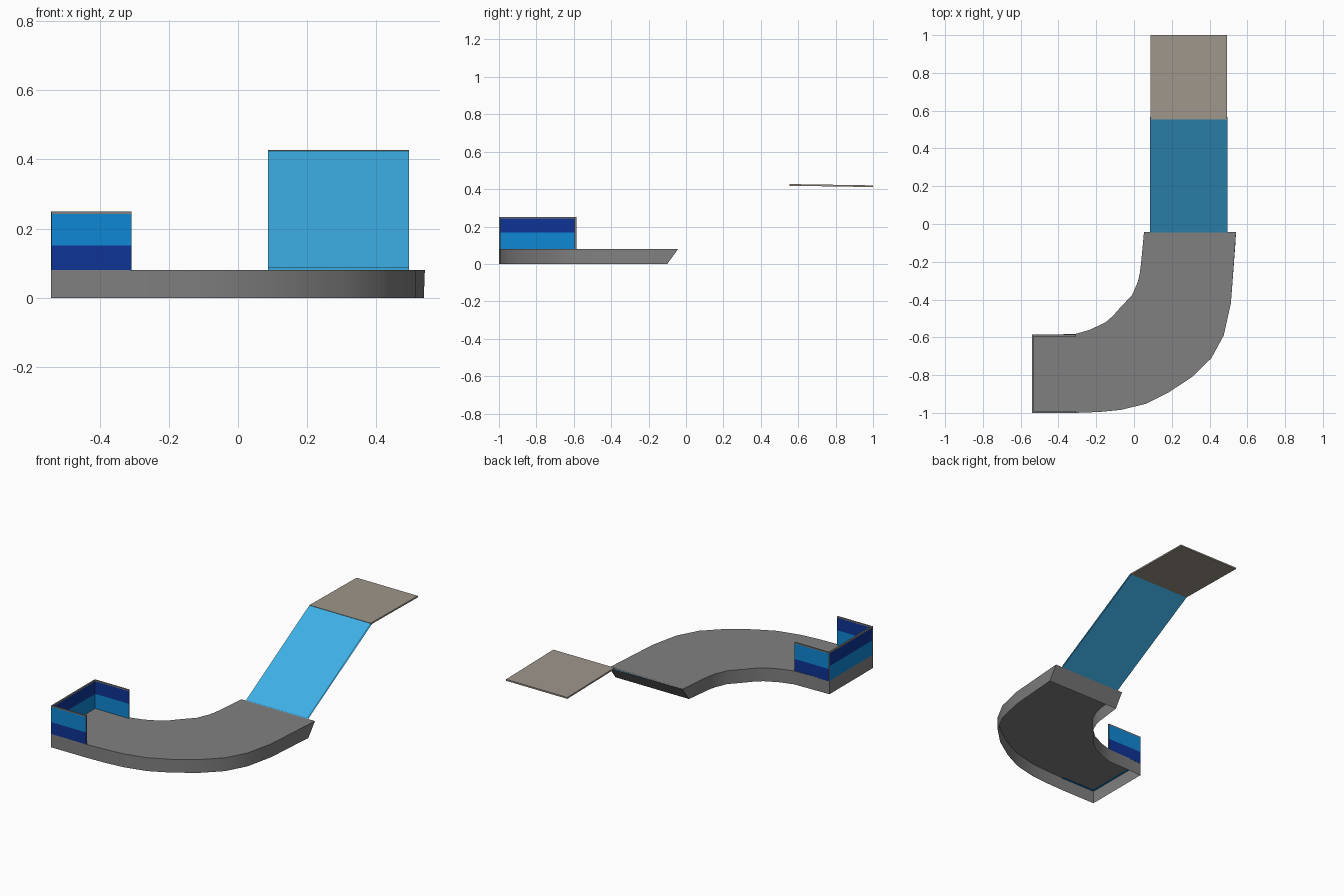
import bpy, bmesh
from mathutils import Vector

if "Cube" in bpy.data.objects:
    bpy.data.objects.remove(bpy.data.objects["Cube"])


def material(name, rgb):
    m = bpy.data.materials.new(name)
    lin = [((c / 255 + 0.055) / 1.055) ** 2.4 for c in rgb]
    m.diffuse_color = (*lin, 1)
    m.use_nodes = True
    m.node_tree.nodes["Principled BSDF"].inputs["Base Color"].default_value = m.diffuse_color
    return m


GREY = material("concrete grey", (128, 128, 128))
TAUPE = material("landing taupe", (158, 150, 139))
SKY = material("ramp sky blue", (62, 178, 233))
BLUE = material("panel light blue", (14, 135, 213))
NAVY = material("panel navy", (13, 52, 150))


def add_object(name, bm, mats):
    mesh = bpy.data.meshes.new(name)
    bm.to_mesh(mesh)
    bm.free()
    for m in mats:
        mesh.materials.append(m)
    ob = bpy.data.objects.new(name, mesh)
    bpy.context.collection.objects.link(ob)
    return ob


def box(bm, lo, hi):
    lo, hi = Vector(lo), Vector(hi)
    verts = bmesh.ops.create_cube(bm, size=1)["verts"]
    for v in verts:
        v.co = [(lo[i] + hi[i]) / 2 + v.co[i] * (hi[i] - lo[i]) for i in range(3)]
    return verts


# Curved walkway: open-bottomed shell with an undercut far end
outer = [(-.54, -1), (-.31, -1), (-.18, -.995), (-.07, -.984), (.063, -.952), (.18, -.894),
         (.307, -.81), (.41, -.71), (.475, -.59), (.513, -.42), (.54, -.042)]
inner = [(-.54, -.588), (-.31, -.582), (-.233, -.56), (-.15, -.52), (-.11, -.485), (-.074, -.444),
         (-.01, -.376), (.02, -.307), (.031, -.26), (.039, -.19), (.053, -.042)]
bm = bmesh.new()


def edge_verts(points):
    top = [bm.verts.new((x, y, .08)) for x, y in points]
    low = [bm.verts.new((x, y if y < -.1 else -.1, 0)) for x, y in points]
    low[-1].co.x -= .003
    return top, low


out_top, out_low = edge_verts(outer)
in_top, in_low = edge_verts(inner)
for i in range(len(outer) - 1):
    bm.faces.new((out_top[i], out_top[i + 1], in_top[i + 1], in_top[i]))
rim_top = out_top + in_top[::-1]
rim_low = out_low + in_low[::-1]
for i in range(len(rim_top)):
    j = (i + 1) % len(rim_top)
    bm.faces.new((rim_low[i], rim_low[j], rim_top[j], rim_top[i]))
walkway = add_object("curved_walkway", bm, [GREY])
bpy.context.view_layer.objects.active = walkway
walkway.select_set(True)
bpy.ops.object.shade_smooth_by_angle(angle=.5)

# Ramp: two thin sheets with open sides
bm = bmesh.new()
for y0, z0, y1, z1 in ((-.045, .086, .557, .427), (-.042, .079, .566, .419)):
    bm.faces.new([bm.verts.new(p) for p in
                  ((.086, y0, z0), (.494, y0, z0), (.494, y1, z1), (.086, y1, z1))])
add_object("ramp", bm, [SKY])

# Landing: thin, slightly tilted slab
bm = bmesh.new()
for v in box(bm, (.087, .553, .418), (.493, 1, .427)):
    if v.co.y > .9:
        v.co.z -= .007
add_object("landing", bm, [TAUPE])


# Guard walls: two-tone panels with grey rims; outside/inside colour order differs
def guard_wall(name, lo, hi, axis, outward, swap_outside):
    bm = bmesh.new()
    box(bm, (*lo, .077), (*hi, .25))
    for z in (.151, .168, .243):
        bmesh.ops.bisect_plane(bm, geom=bm.verts[:] + bm.edges[:] + bm.faces[:],
                               plane_co=(0, 0, z), plane_no=(0, 0, 1))
    bm.normal_update()
    for f in bm.faces:
        z = f.calc_center_median().z
        n = f.normal[axis] * outward
        if z < .078:
            f.material_index = 1
        elif abs(n) < .5 or z > .243:
            f.material_index = 0
        elif n > 0 and swap_outside:
            f.material_index = 1 if z > .151 else 2
        else:
            f.material_index = 2 if z > .168 else 1
    add_object(name, bm, [GREY, BLUE, NAVY])


guard_wall("front_guard_wall", (-.539, -1), (-.308, -.991), 1, -1, True)
guard_wall("back_guard_wall", (-.539, -.595), (-.308, -.586), 1, 1, True)
guard_wall("end_guard_wall", (-.54, -.991), (-.531, -.595), 0, -1, False)
